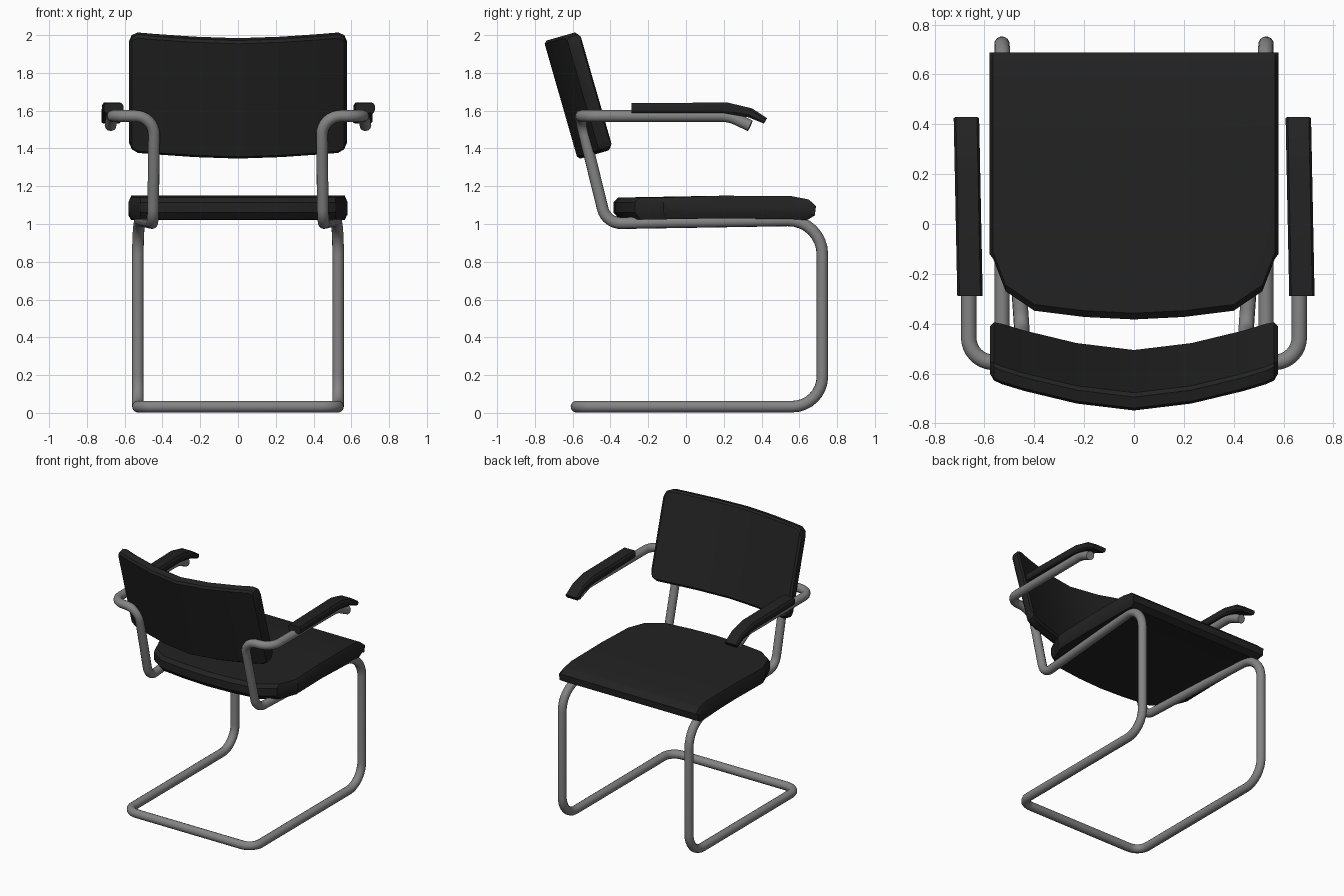
import bpy, bmesh, math
from mathutils import Vector, Matrix

if "Cube" in bpy.data.objects:
    bpy.data.objects.remove(bpy.data.objects["Cube"])


def material(name, rgb):
    m = bpy.data.materials.new(name)
    m.diffuse_color = (*rgb, 1)
    m.use_nodes = True
    m.node_tree.nodes["Principled BSDF"].inputs["Base Color"].default_value = m.diffuse_color
    return m


BLACK = material("black upholstery", (0.016, 0.016, 0.016))
STEEL = material("grey steel", (0.23, 0.23, 0.23))


def smooth(ob, deg):
    bpy.ops.object.select_all(action='DESELECT')
    ob.select_set(True)
    bpy.context.view_layer.objects.active = ob
    bpy.ops.object.shade_smooth_by_angle(angle=math.radians(deg))


def loft(name, rings, mat, deg=30):
    """Skin a list of equal closed rings and cap both ends."""
    bm = bmesh.new()
    vs = [[bm.verts.new(p) for p in r] for r in rings]
    n = len(vs[0])
    for a, b in zip(vs, vs[1:]):
        for i in range(n):
            j = (i + 1) % n
            bm.faces.new((a[i], a[j], b[j], b[i]))
    bm.faces.new(vs[0])
    bm.faces.new(vs[-1])
    bmesh.ops.recalc_face_normals(bm, faces=bm.faces)
    me = bpy.data.meshes.new(name)
    bm.to_mesh(me)
    bm.free()
    me.materials.append(mat)
    ob = bpy.data.objects.new(name, me)
    bpy.context.collection.objects.link(ob)
    smooth(ob, deg)
    return ob


def mirrored(half):
    """Stations listed from the centre outwards -> full list left to right."""
    return [(-s[0], *s[1:]) for s in reversed(half[1:])] + half


def fillet(corners):
    """Round each corner (point, radius) of an open path."""
    pts = [Vector(c[0]) for c in corners]
    out = [pts[0]]
    for k in range(1, len(pts) - 1):
        p, r = pts[k], corners[k][1]
        u = (pts[k - 1] - p).normalized()
        v = (pts[k + 1] - p).normalized()
        half = (math.pi - u.angle(v)) / 2
        t = r * math.tan(half)
        c = p + (u + v).normalized() * (r / math.cos(half))
        s, e = (p + u * t - c).normalized(), (p + v * t - c).normalized()
        out += [c + s.slerp(e, i / 8) * r for i in range(9)]
    return out + [pts[-1]]


# One continuous bent steel tube: arm, back upright, seat rail, leg, floor loop
right = [((0.675, 0.34, 1.52), 0), ((0.665, 0.23, 1.572), 0.2),
         ((0.663, -0.55, 1.572), 0.1), ((0.443, -0.562, 1.572), 0.1),
         ((0.45, -0.422, 1.003), 0.1), ((0.53, 0.722, 1.022), 0.18),
         ((0.53, 0.722, 0.033), 0.16), ((0.53, -0.58, 0.033), 0.09)]
left = [((-p[0], p[1], p[2]), r) for p, r in reversed(right)]
path = fillet(right + left)
cu = bpy.data.curves.new("tube_frame", 'CURVE')
cu.dimensions = '3D'
sp = cu.splines.new('POLY')
sp.points.add(len(path) - 1)
for q, p in zip(sp.points, path):
    q.co = (*p, 1)
cu.bevel_depth = 0.031
cu.bevel_resolution = 4
cu.use_fill_caps = True
cu.materials.append(STEEL)
frame = bpy.data.objects.new("tube_frame", cu)
bpy.context.collection.objects.link(frame)
bpy.ops.object.select_all(action='DESELECT')
frame.select_set(True)
bpy.context.view_layer.objects.active = frame
bpy.ops.object.convert(target='MESH')
smooth(bpy.context.object, 50)

# Seat: stations across x (x, rear edge y, edge squeeze)
rings = []
for x, yb, e in mirrored([(0, -0.383, 0), (0.2, -0.373, 0), (0.4, -0.348, 0),
                          (0.515, -0.27, 0), (0.565, -0.14, 0), (0.58, -0.12, 0.035)]):
    rings.append([(x, y, z) for y, z in [
        (yb, 1.06), (yb, 1.115), (yb + 0.025, 1.14 - e), (0.2, 1.15 - e),
        (0.56, 1.147 - e), (0.65, 1.13 - e), (0.688, 1.095), (0.682, 1.045),
        (0.64, 1.02 + e), (0.58, 1.025 + e), (0.2, 1.03 + e), (yb + 0.03, 1.025 + e)]])
loft("seat", rings, BLACK)

# Backrest: curved padded panel, tilted back
tilt = Matrix.Translation((0, -0.627, 1.665)) @ Matrix.Rotation(math.radians(16), 4, 'X')
rings = []
T = 0.037
for x, h, t in mirrored([(0, 0.325, T), (0.23, 0.325, T), (0.44, 0.325, T),
                         (0.53, 0.325, T), (0.562, 0.308, T), (0.578, 0.275, 0.024)]):
    s = 0.125 * (abs(x) / 0.575) ** 1.6
    c = 0.014
    rings.append([tilt @ Vector((x, s + y, z)) for y, z in [
        (-t, -h + c), (-t, h - c), (-t + c, h), (t - c, h),
        (t, h - c), (t, -h + c), (t - c, -h), (-t + c, -h)]])
loft("backrest", rings, BLACK)

# Arm pads: side profile with drooping tip, softened long edges
profile = [(-0.288, 1.587), (-0.288, 1.64), (0.22, 1.643), (0.35, 1.612),
           (0.43, 1.56), (0.412, 1.532), (0.33, 1.565), (0.2, 1.587)]
cy = [(-0.288, 1.615), (-0.288, 1.615), (0.21, 1.615), (0.34, 1.588),
      (0.42, 1.546), (0.42, 1.546), (0.34, 1.588), (0.21, 1.615)]
for name, cx in (("left_arm_pad", -0.665), ("right_arm_pad", 0.667)):
    rings = []
    for x, f in ((-0.051, 0.5), (-0.042, 0), (0.042, 0), (0.051, 0.5)):
        rings.append([(cx + x - 0.02 * (p[0] - 0.05), p[0] + (q[0] - p[0]) * f,
                       p[1] + (q[1] - p[1]) * f) for p, q in zip(profile, cy)])
    loft(name, rings, BLACK)
